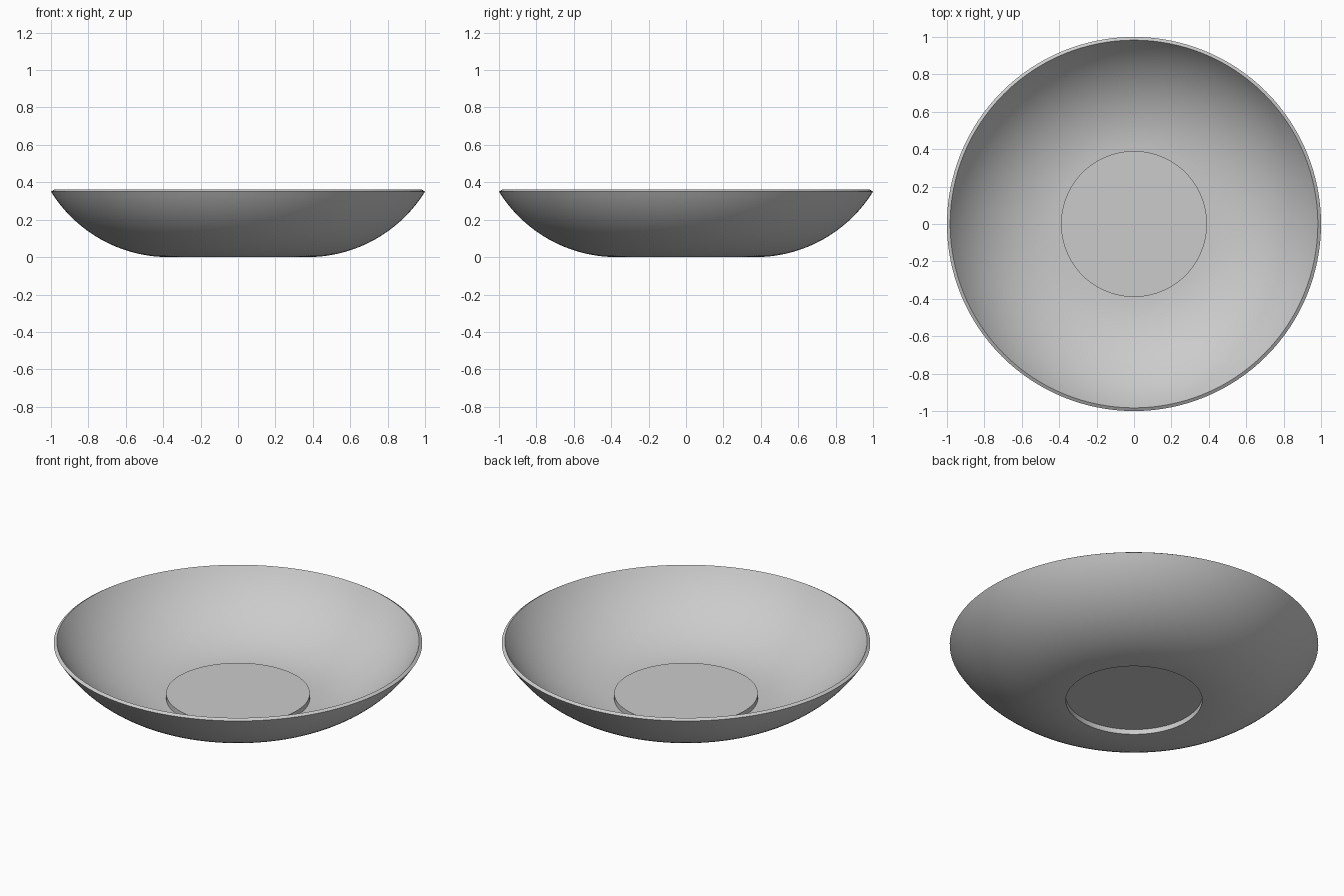
import bpy, bmesh, math

cube = bpy.data.objects.get("Cube")
if cube:
    bpy.data.objects.remove(cube, do_unlink=True)

FOOT = 0.37      # radius of the recess under the foot
LIFT = 0.03      # depth of the recess, and height of the raised centre
WALL = 0.02      # wall thickness
RIM_Z = 0.35     # height of the outer rim edge
STEPS, SEGMENTS = 24, 128

# The side is an arc tangent to the ground that ends at the rim
run = 1.0 - FOOT
radius = (run ** 2 + RIM_Z ** 2) / (2 * RIM_Z)
rim_angle = math.asin(run / radius)


def arc(r, start):
    """Points from the foot out to the rim on an arc of radius r."""
    angles = [start + (rim_angle - start) * i / STEPS for i in range(STEPS + 1)]
    return [(FOOT + r * math.sin(a), radius - r * math.cos(a)) for a in angles]


# Closed section: recessed underside, outer wall, rim, inner wall, raised centre
inner_radius = radius - WALL
outer = [(0, LIFT), (FOOT, LIFT)] + arc(radius, 0)
inner = arc(inner_radius, math.asin(WALL / inner_radius))
inner = inner[::-1] + [(FOOT + WALL, LIFT + WALL), (0, LIFT + WALL)]

# Spin the section about the vertical axis
bm = bmesh.new()
verts = [bm.verts.new((x, 0, z)) for x, z in outer + inner]
edges = [bm.edges.new(pair) for pair in zip(verts, verts[1:])]
bmesh.ops.spin(bm, geom=verts + edges, cent=(0, 0, 0), axis=(0, 0, 1),
               angle=math.tau, steps=SEGMENTS, use_merge=False)
bmesh.ops.remove_doubles(bm, verts=bm.verts, dist=0.0001)
bmesh.ops.recalc_face_normals(bm, faces=bm.faces)
mesh = bpy.data.meshes.new("bowl")
bm.to_mesh(mesh)
bm.free()
bowl = bpy.data.objects.new("bowl", mesh)
bpy.context.collection.objects.link(bowl)

# Plain grey finish
grey = bpy.data.materials.new("light grey")
grey.use_nodes = True
colour = (0.6, 0.6, 0.6, 1)
grey.diffuse_color = colour
grey.node_tree.nodes["Principled BSDF"].inputs["Base Color"].default_value = colour
mesh.materials.append(grey)

# Smooth walls with crisp rim and foot edges
bpy.ops.object.select_all(action="DESELECT")
bowl.select_set(True)
bpy.context.view_layer.objects.active = bowl
bpy.ops.object.shade_smooth_by_angle(angle=math.radians(30))
